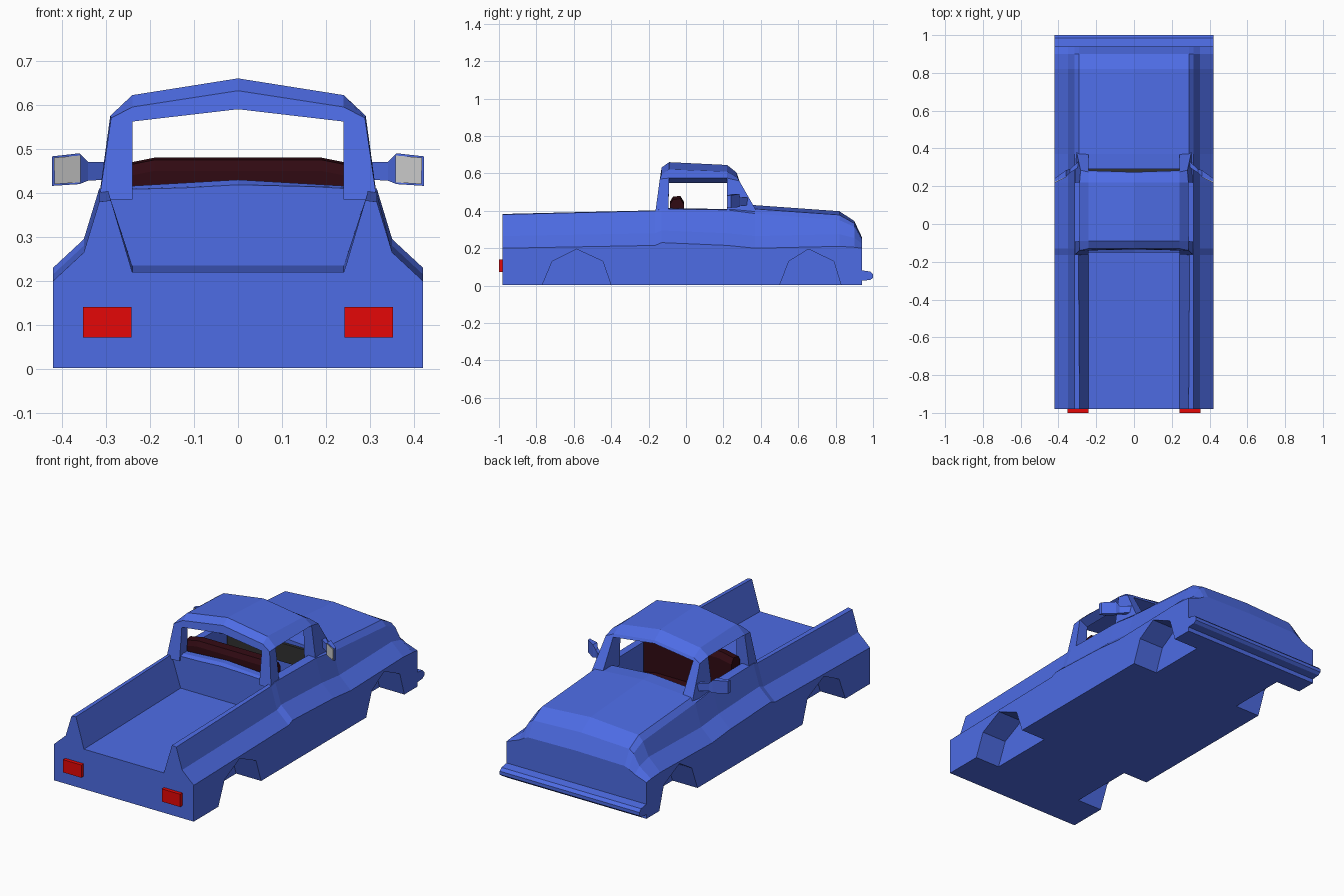
import bpy, bmesh

if "Cube" in bpy.data.objects:
    bpy.data.objects.remove(bpy.data.objects["Cube"])


def material(name, color):
    m = bpy.data.materials.new(name)
    m.diffuse_color = (*color, 1)
    m.use_nodes = True
    m.node_tree.nodes["Principled BSDF"].inputs["Base Color"].default_value = m.diffuse_color
    return m


BLUE = material("blue_paint", (0.075, 0.15, 0.78))
RED = material("red_lens", (0.78, 0.002, 0.002))
MAROON = material("maroon_seat", (0.03, 0.003, 0.006))
DARK = material("dark_trim", (0.03, 0.03, 0.03))


def loft(name, rings, mat=None):
    """Closed solid through a series of equally sized point rings."""
    bm = bmesh.new()
    rows = [[bm.verts.new(p) for p in ring] for ring in rings]
    n = len(rows[0])
    for a, b in zip(rows, rows[1:]):
        for i in range(n):
            j = (i + 1) % n
            bm.faces.new((a[i], a[j], b[j], b[i]))
    bm.faces.new(rows[0])
    bm.faces.new(rows[-1])
    bmesh.ops.recalc_face_normals(bm, faces=bm.faces)
    me = bpy.data.meshes.new(name)
    bm.to_mesh(me)
    bm.free()
    ob = bpy.data.objects.new(name, me)
    bpy.context.collection.objects.link(ob)
    if mat:
        me.materials.append(mat)
    return ob


def sym(half):
    """Mirror a half outline (ending on or near the centre) across x = 0."""
    return half + [(-x, y, z) for x, y, z in reversed(half) if x > 0]


def prism_x(name, prof, x0, x1, mat=None):
    return loft(name, [[(x, y, z) for y, z in prof] for x in (x0, x1)], mat)


def box(name, x, y, z, mat=None):
    return prism_x(name, [(y[0], z[0]), (y[1], z[0]), (y[1], z[1]), (y[0], z[1])], *x, mat)


def arch(name, sections, mat):
    """Loft of arch sections, each an outer and an inner half outline."""
    return loft(name, [sym(o) + sym(i)[::-1] for o, i in sections], mat)


def cut(ob, cutters):
    for c in cutters:
        m = ob.modifiers.new("cut", 'BOOLEAN')
        m.operation, m.solver, m.object = 'DIFFERENCE', 'EXACT', c
    bpy.context.view_layer.update()
    me = bpy.data.meshes.new_from_object(ob.evaluated_get(bpy.context.evaluated_depsgraph_get()))
    ob.modifiers.clear()
    ob.data = me
    for c in cutters:
        bpy.data.objects.remove(c)


# Lower body: y, belt height, shoulder height, edge height, inner edge rise, centre height
stations = [
    (-0.98, 0.20, 0.265, 0.38, 0.003, 0.383),
    (-0.165, 0.215, 0.28, 0.40, 0.003, 0.41),
    (-0.13, 0.23, 0.295, 0.41, 0.003, 0.43),
    (0.22, 0.215, 0.28, 0.405, 0.003, 0.43),
    (0.37, 0.20, 0.265, 0.385, 0.025, 0.43),
    (0.82, 0.21, 0.275, 0.35, 0.028, 0.398),
    (0.90, 0.205, 0.255, 0.315, 0.018, 0.345),
    (0.94, 0.20, 0.225, 0.245, 0.01, 0.26),
]
body = loft("truck_body", [sym([(0.42, y, 0.003), (0.42, y, b), (0.35, y, s),
                                (0.315, y, t), (0.29, y, t + r), (0, y, c)])
                           for y, b, s, t, r, c in stations], BLUE)

# Load bed, cabin well and wheel arches are cut out
cutters = [
    loft("bed_cutter", [sym([(0.24, y, z), (0.30, y, 0.42), (0.30, y, 0.5)])
                        for y, z in ((-1.1, 0.218), (-0.15, 0.235))], BLUE),
    box("well_cutter", (-0.27, 0.27), (-0.095, 0.29), (0.06, 0.5), BLUE),
]
for ys in ((-0.77, -0.715, -0.585, -0.445, -0.40), (0.50, 0.55, 0.655, 0.79, 0.83)):
    prof = list(zip(ys, (0.0, 0.13, 0.195, 0.13, 0.0)))
    prof = [(ys[0], -0.05)] + prof + [(ys[4], -0.05)]
    for x0, x1 in ((0.27, 0.5), (-0.5, -0.27)):
        cutters.append(prism_x("arch_cutter", prof, x0, x1, BLUE))
cut(body, cutters)

# Cab: rear pillars with header, roof panel, windscreen pillars with header
rear = ([(0.315, -0.165, 0.385), (0.288, -0.14, 0.57), (0.24, -0.13, 0.595), (0, -0.13, 0.632)],
        [(0.24, -0.16, 0.385), (0.24, -0.142, 0.54), (0.24, -0.14, 0.562), (0, -0.135, 0.59)])
rear_roof = ([(0.316, -0.095, 0.385), (0.290, -0.09, 0.575), (0.24, -0.09, 0.622), (0, -0.09, 0.66)],
             [(0.24, -0.095, 0.385), (0.24, -0.09, 0.55), (0.24, -0.09, 0.562), (0, -0.09, 0.59)])
front_roof = ([(0.314, 0.22, 0.385), (0.288, 0.22, 0.575), (0.24, 0.22, 0.61), (0, 0.22, 0.645)],
              [(0.245, 0.22, 0.385), (0.24, 0.22, 0.55), (0.24, 0.22, 0.562), (0, 0.22, 0.59)])
front = ([(0.305, 0.385, 0.385), (0.283, 0.285, 0.56), (0.24, 0.275, 0.578), (0, 0.27, 0.605)],
         [(0.24, 0.385, 0.385), (0.24, 0.29, 0.55), (0.24, 0.282, 0.562), (0, 0.275, 0.59)])
arch("cab_rear_frame", [rear, rear_roof], BLUE)
arch("cab_roof", [(o[1:], i[1:]) for o, i in (rear_roof, front_roof)], BLUE)
arch("windscreen_frame", [front_roof, front], BLUE)

# Bench seat with lowered ends, and dashboard
seat = [(-0.085, 0.08), (-0.085, 0.45), (-0.07, 0.475), (-0.03, 0.48),
        (-0.012, 0.45), (-0.012, 0.27), (0.12, 0.26), (0.12, 0.08)]
loft("bench_seat", [[(x, y, z - d) for y, z in seat]
                    for x, d in ((-0.265, 0.015), (-0.19, 0), (0.19, 0), (0.265, 0.015))], MAROON)
box("dashboard", (-0.26, 0.26), (0.275, 0.30), (0.30, 0.40), DARK)

# Bumper with chamfered outer edge
prism_x("bumper", [(0.92, 0.025), (0.985, 0.03), (1.0, 0.042), (1.0, 0.06),
                   (0.985, 0.075), (0.92, 0.085)], -0.42, 0.42, BLUE)

for side, s in (("right", 1), ("left", -1)):
    # Tail light
    box("tail_light_" + side, (s * 0.242, s * 0.352), (-1.0, -0.97), (0.072, 0.141), RED)

    # Wing mirror: bracket flaring into a slanted housing
    sections = [(0.295, 0.30, 0.33, 0.43, 0.47), (0.34, 0.27, 0.29, 0.428, 0.47),
                (0.36, 0.25, 0.285, 0.42, 0.49), (0.422, 0.222, 0.24, 0.416, 0.483)]
    loft("mirror_" + side, [[(s * x, y0, z0), (s * x, y1, z0), (s * x, y1, z1), (s * x, y0, z1)]
                            for x, y0, y1, z0, z1 in sections], BLUE)
    loft("mirror_glass_" + side, [[(s * 0.357, y + 0.03, 0.424), (s * 0.416, y, 0.420),
                                   (s * 0.418, y, 0.480), (s * 0.357, y + 0.03, 0.485)]
                                  for y in (0.219, 0.226)])
